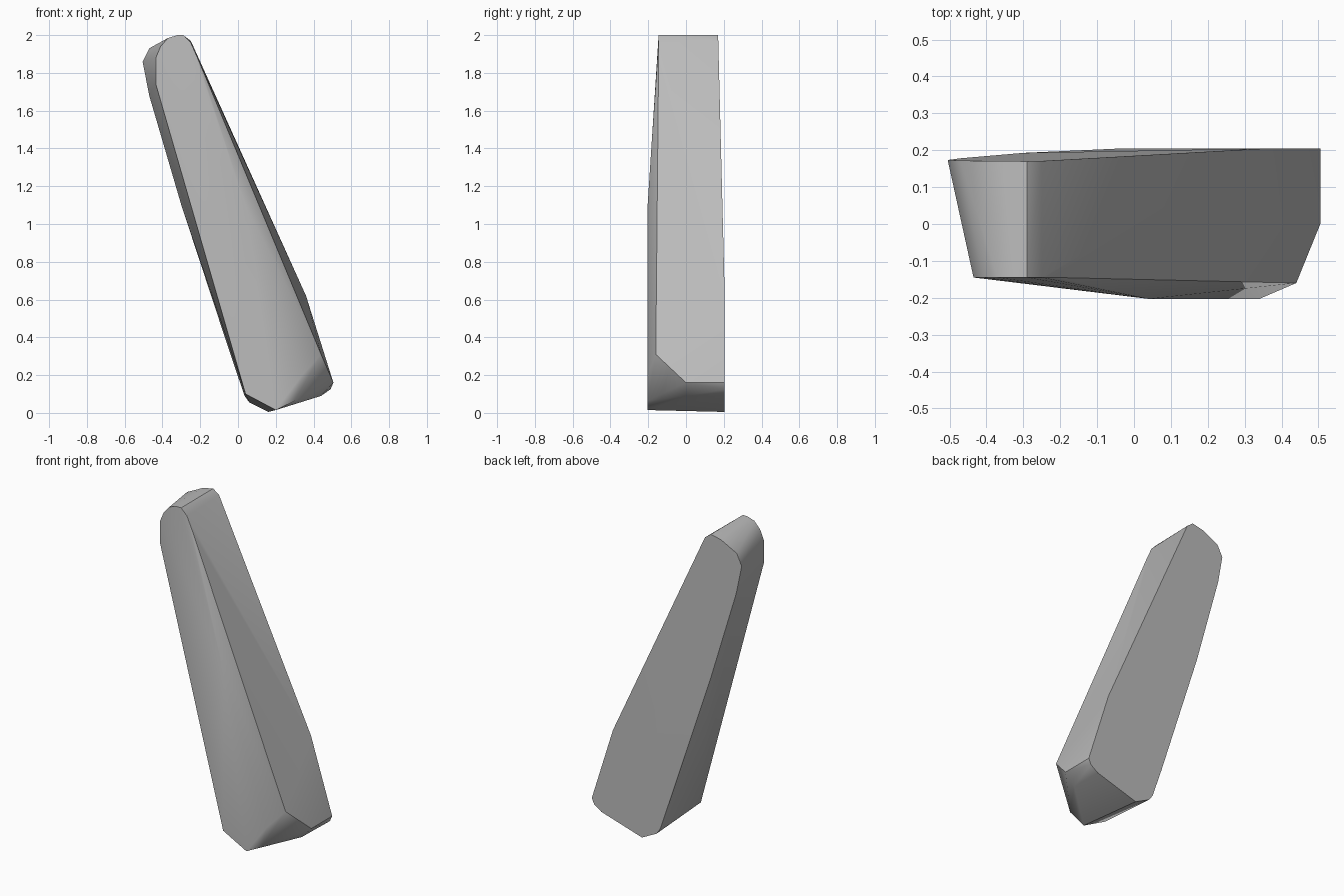
import bpy, bmesh, math

cube = bpy.data.objects.get("Cube")
if cube:
    bpy.data.objects.remove(cube, do_unlink=True)

stone = bpy.data.materials.new("stone grey")
stone.use_nodes = True
grey = (0.5, 0.5, 0.5, 1)
stone.diffuse_color = grey
stone.node_tree.nodes["Principled BSDF"].inputs["Base Color"].default_value = grey

# Back outline (x, z), clockwise from the top
back = [(-.29, 2), (-.25, 1.97), (-.22, 1.9), (.36, .62), (.505, .16),
        (.49, .125), (.44, .09), (.16, .005), (.06, .055), (.035, .09),
        (-.03, .28), (-.3, 1.1), (-.47, 1.68), (-.505, 1.86), (-.47, 1.93), (-.36, 1.985)]

# Rounded tip of the front face (x, z)
tip = [(-.435, 1.74), (-.435, 1.88), (-.41, 1.94), (-.37, 1.985), (-.32, 2),
       (-.29, 2), (-.25, 1.96), (-.21, 1.87)]

# Foot and ridge of the front face (x, z)
foot = [(.04, 1.1), (.34, .2), (.3, .065), (.2, .015), (.04, .1)]

# Chipped corner at the right foot (x, y, z)
chip = [(.44, -.16, .31), (.505, 0, .16), (.44, 0, .09)]


def back_depth(z):
    return .205 - .035 * max(0, z - .62) / 1.38


points = [(x, back_depth(z), z) for x, z in back]
points += [(x, -.145, z) for x, z in tip]
points += [(x, -.203, z) for x, z in foot]
points += chip

# Wrap the outlines into one leaning slab
bm = bmesh.new()
for p in points:
    bm.verts.new(p)
hull = bmesh.ops.convex_hull(bm, input=bm.verts)
loose = [v for v in bm.verts if not v.link_faces]
bmesh.ops.delete(bm, geom=loose, context='VERTS')
bmesh.ops.dissolve_limit(bm, angle_limit=math.radians(1),
                         verts=bm.verts, edges=bm.edges)
bmesh.ops.recalc_face_normals(bm, faces=bm.faces)
mesh = bpy.data.meshes.new("standing_stone")
bm.to_mesh(mesh)
bm.free()
mesh.materials.append(stone)
slab = bpy.data.objects.new("standing_stone", mesh)
bpy.context.collection.objects.link(slab)

# Soft facets with crisp main edges
bpy.ops.object.select_all(action='DESELECT')
slab.select_set(True)
bpy.context.view_layer.objects.active = slab
bpy.ops.object.shade_smooth_by_angle(angle=math.radians(35))
